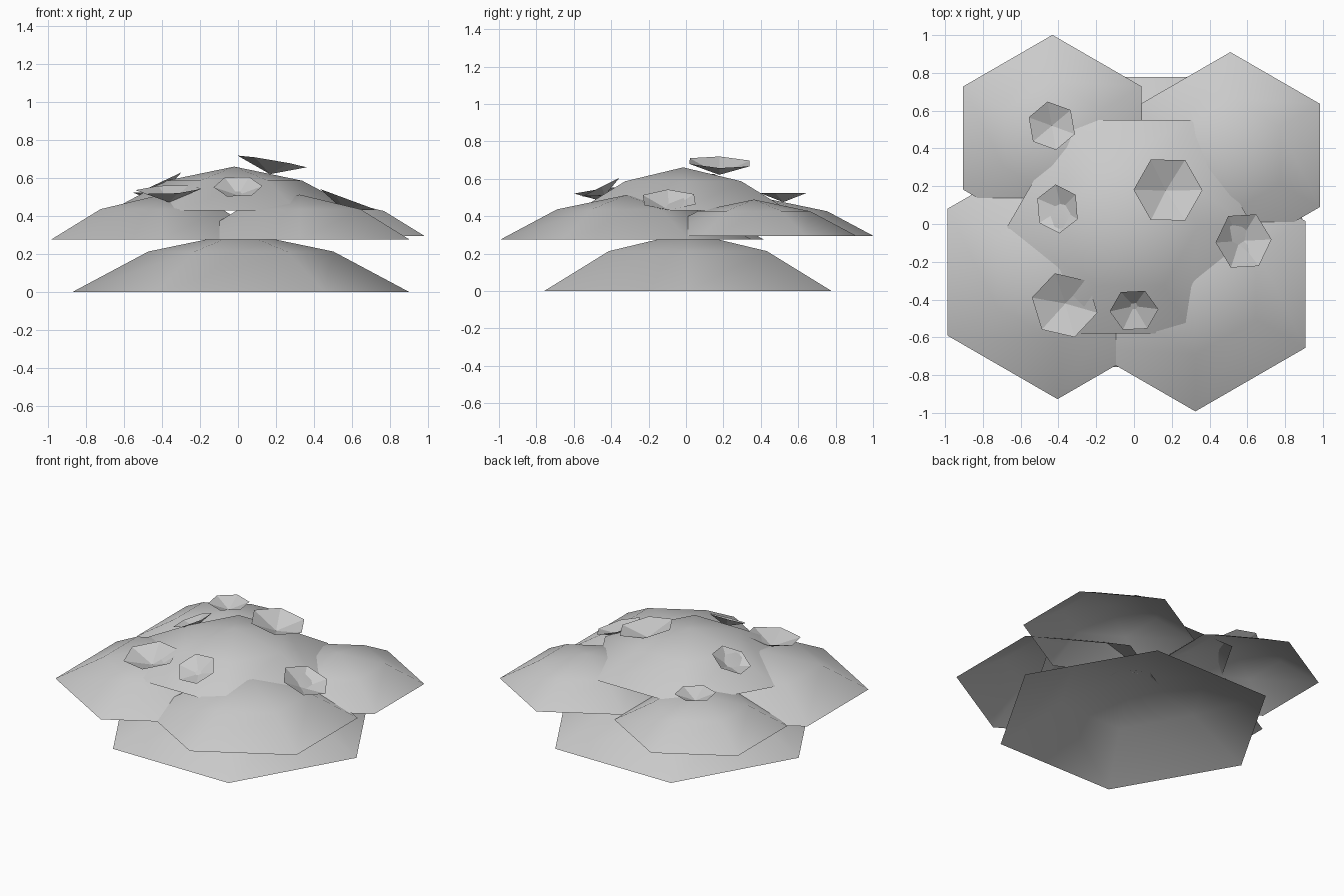
import bpy
import bmesh
from math import radians, cos, sin, tau
from mathutils import Matrix, Vector

if "Cube" in bpy.data.objects:
    bpy.data.objects.remove(bpy.data.objects["Cube"], do_unlink=True)

grey = bpy.data.materials.new("light grey")
grey.use_nodes = True
GREY = (0.6, 0.6, 0.6, 1)
grey.diffuse_color = GREY
grey.node_tree.nodes["Principled BSDF"].inputs["Base Color"].default_value = GREY


def shell(name, rings, apex_z, phase, matrix, smooth):
    """Open six-sided shell: rings of (radius, height) closed by one apex."""
    bm = bmesh.new()
    loops = []
    for radius, z in rings:
        angles = [radians(phase) + tau * i / 6 for i in range(6)]
        loops.append([bm.verts.new((radius * cos(a), radius * sin(a), z)) for a in angles])
    apex = bm.verts.new((0, 0, apex_z))
    for i in range(6):
        j = (i + 1) % 6
        for low, high in zip(loops, loops[1:]):
            bm.faces.new((low[i], low[j], high[j], high[i]))
        bm.faces.new((loops[-1][i], loops[-1][j], apex))
    # wind every face so that its normal points up
    bm.normal_update()
    for face in bm.faces:
        face.smooth = smooth
        if face.normal.z < 0:
            face.normal_flip()
    mesh = bpy.data.meshes.new(name)
    bm.to_mesh(mesh)
    bm.free()
    mesh.materials.append(grey)
    obj = bpy.data.objects.new(name, mesh)
    obj.matrix_world = matrix
    bpy.context.collection.objects.link(obj)


def leaf_dome(name, centre, radius, phase):
    rings = [(radius, 0), (radius * 0.55, radius * 0.24)]
    shell(name, rings, radius * 0.354, phase, Matrix.Translation(centre), True)


def flower(name, centre, radius, phase, slope, depth):
    """Shallow cup whose rim leans by the given x and y slopes."""
    normal = Vector((-slope[0], -slope[1], 1))
    turn = Vector((0, 0, 1)).rotation_difference(normal).to_matrix().to_4x4()
    shell(name, [(radius, 0)], -depth, phase, Matrix.Translation(centre) @ turn, False)


# Foliage: wide base, four side clumps, top clump
leaf_dome("base_foliage", (0.015, 0.01, 0), 0.887, 0)
leaf_dome("front_right_foliage", (-0.405, -0.255, 0.275), 0.672, 30)
leaf_dome("front_left_foliage", (0.325, -0.32, 0.275), 0.672, 30)
leaf_dome("back_right_foliage", (-0.432, 0.455, 0.295), 0.546, 30)
leaf_dome("back_left_foliage", (0.51, 0.363, 0.295), 0.547, 30)
leaf_dome("top_foliage", (-0.02, -0.015, 0.43), 0.652, 0)

# Flowers scattered over the foliage
flower("top_flower", (0.18, 0.18, 0.688), 0.185, 0, (-0.17, -0.04), 0.068)
flower("back_right_flower", (-0.435, 0.52, 0.525), 0.13, 40, (0, 0), 0.05)
flower("right_flower", (-0.405, 0.08, 0.58), 0.13, 35, (0.47, 0), 0.05)
flower("front_right_flower", (-0.367, -0.43, 0.54), 0.178, 47, (0.05, 0.13), 0.068)
flower("front_flower", (0, -0.457, 0.555), 0.129, 3, (0, 0.5), 0.05)
flower("left_flower", (0.58, -0.09, 0.488), 0.158, 3, (-0.37, 0), 0.06)
